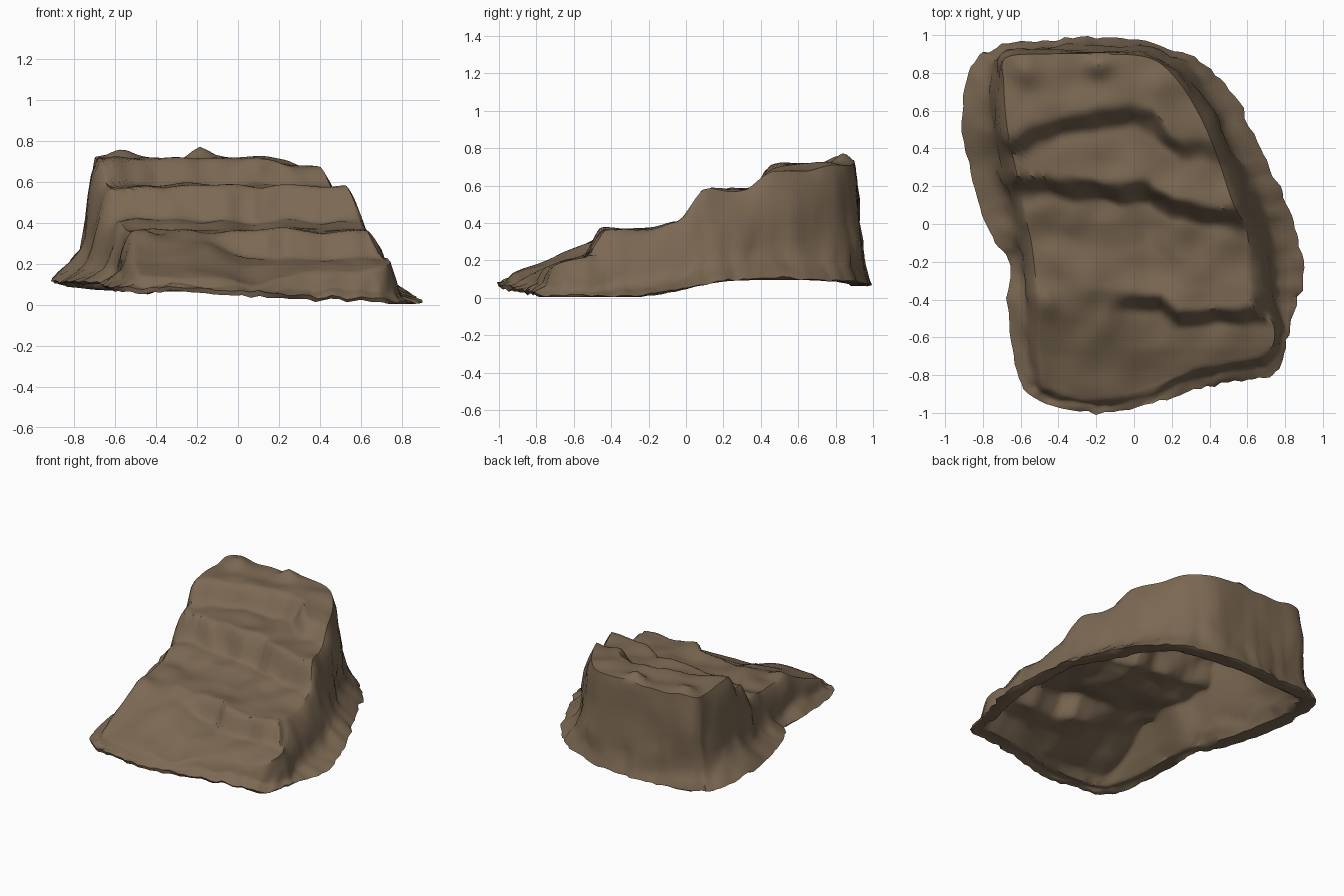
import bpy, bmesh, math
from mathutils import Vector, noise

if "Cube" in bpy.data.objects:
    bpy.data.objects.remove(bpy.data.objects["Cube"])

# Paired outline stations, anticlockwise: rim x, y, z and wall-top x, y
STATIONS = [
    (-.2, -1, .08, -.2, -.93), (.1, -.95, .06, .1, -.85), (.35, -.87, .04, .35, -.76),
    (.6, -.82, .03, .57, -.72), (.77, -.77, .02, .71, -.68), (.83, -.55, .01, .74, -.54),
    (.9, -.27, .01, .62, -.34), (.85, -.02, .05, .6, -.05), (.77, .2, .09, .52, .12),
    (.67, .4, .1, .44, .36), (.53, .68, .1, .35, .57), (.35, .86, .09, .23, .76),
    (.1, .95, .08, .08, .88), (-.2, .99, .07, -.2, .9), (-.48, .97, .07, -.47, .9),
    (-.72, .93, .08, -.68, .88), (-.86, .83, .1, -.69, .75), (-.91, .53, .12, -.67, .5),
    (-.84, .18, .11, -.61, .22), (-.74, -.1, .11, -.57, .02), (-.66, -.2, .1, -.54, -.12),
    (-.67, -.43, .1, -.51, -.4), (-.62, -.78, .09, -.49, -.76), (-.5, -.94, .08, -.42, -.88)]
SUB = 7            # segments between stations
RINGS = 44         # rings on the stepped top
# Wall section: share of the way in, share of the way up
WALL = [(0, 0), (.13, .05), (.27, .1), (.42, .16), (.55, .24), (.62, .36),
        (.68, .53), (.75, .7), (.85, .87), (.93, .95), (1, 1)]


def lerp_table(t, pts):
    if t <= pts[0][0]:
        return pts[0][1]
    for (a, u), (b, v) in zip(pts, pts[1:]):
        if t <= b:
            return u + (v - u) * (t - a) / (b - a)
    return pts[-1][1]


def smooth(a, b, t):
    t = min(1, max(0, (t - a) / (b - a)))
    return t * t * (3 - 2 * t)


def bump(x, y, cx, cy, r, h):
    return h * math.exp(-((x - cx) ** 2 + (y - cy) ** 2) / (r * r))


def height(x, y):
    """Stepped top: front ramp and ledge, then two terraces."""
    wob = .03 * noise.noise(Vector((x * 8, y * 8, 3)))
    ramp = lerp_table(y, [(-1, .1), (-.9, .14), (-.7, .21), (-.5, .3), (-.35, .35), (0, .375)])
    edge1 = lerp_table(x, [(0, -.38), (.14, -.39), (.23, -.47), (.62, -.45)]) + wob * .5
    ledge = lerp_table(y, [(-.9, .1), (-.78, .14), (-.66, .195), (-.5, .225)])
    ledge += (.365 - ledge) * smooth(edge1 - .08, edge1 + .02, y)
    w = smooth(-.16, .06, x)
    z = ramp * (1 - w) + ledge * w
    z = min(z, lerp_table(x, [(.6, .5), (.63, .37), (.7, .23)]))
    edge2 = lerp_table(x, [(-.62, .25), (-.2, .22), (.08, .21), (.2, .13), (.45, .08)]) + wob
    z += .04 * smooth(edge2 - .35, edge2 - .08, y)
    z += (.58 - z) * smooth(edge2 - .11, edge2 + .02, y)
    edge3 = lerp_table(x, [(-.68, .45), (-.58, .47), (-.4, .55), (0, .61), (.1, .57),
                           (.2, .45), (.25, .43), (.4, .43)]) + wob
    z += (.715 - .04 * smooth(.1, .35, x) - z) * smooth(edge3 - .1, edge3 + .04, y)
    z += bump(x, y, -.19, .84, .06, .06) + bump(x, y, -.57, .82, .08, .04)
    z += bump(x, y, -.46, -.42, .07, .04)
    return z + .02 * noise.noise(Vector((x * 6, y * 6, 9)))


def station(i, f):
    """Smooth closed curve through the stations."""
    n = len(STATIONS)
    p = [STATIONS[(i + k) % n] for k in (-1, 0, 1, 2)]
    return [.5 * (2 * b + (c - a) * f + (2 * a - 5 * b + 4 * c - d) * f * f
                  + (3 * b - a - 3 * c + d) * f ** 3) for a, b, c, d in zip(*p)]


def outer_point(col, t, h):
    """Point on the rough flared wall."""
    ox, oy, oz, tx, ty = col
    jag = .02 * noise.noise(Vector((ox * 9, oy * 9, 5))) \
        + .016 * noise.noise(Vector((ox * 22, oy * 22, 1)))
    ox, oy = ox * (1 + jag), oy * (1 + jag)
    oz = max(.003, oz + .02 * noise.noise(Vector((ox * 14, oy * 14, 7))))
    top = height(tx, ty)
    co = Vector((ox + (tx - ox) * t, oy + (ty - oy) * t, oz + (top - oz) * h))
    fade = math.sin(math.pi * min(1, t))
    return co + fade * (noise.noise_vector(co * 4.5) * .028 + noise.noise_vector(co * 13) * .014)


def join_rings(bm, rings, flip):
    n = len(rings[0])
    for a, b in zip(rings, rings[1:]):
        for i in range(n):
            j = (i + 1) % n
            face = (a[i], a[j], b[j], b[i])
            bm.faces.new(face[::-1] if flip else face)


def cap(bm, ring, z, flip):
    centre = bm.verts.new((0, 0, z))
    for i in range(len(ring)):
        face = (ring[i], ring[(i + 1) % len(ring)], centre)
        bm.faces.new(face[::-1] if flip else face)


columns = [station(i, k / SUB) for i in range(len(STATIONS)) for k in range(SUB)]
bm = bmesh.new()
scales = [1 - r / RINGS for r in range(1, RINGS)]

# Outer wall and stepped top
outer = [[bm.verts.new(outer_point(c, t, h)) for c in columns] for t, h in WALL]
rim = outer[0]
for s in scales:
    outer.append([bm.verts.new((c[3] * s, c[4] * s, height(c[3] * s, c[4] * s)))
                  for c in columns])
join_rings(bm, outer, False)
cap(bm, outer[-1], height(0, 0), False)

# Hollow underside: leans in more than the outer wall, then follows the top
under = [rim]
for t, h in WALL[1:]:
    under.append([])
    for c in columns:
        p = outer_point(c, t, h)
        d = t * math.hypot(c[0] - c[3], c[1] - c[4])
        slope = 1.4 if c[3] < -.4 else 1.9
        lift = c[2] - .005 + slope * max(0, d - .1)
        under[-1].append(bm.verts.new((p.x, p.y, max(.004, min(p.z - .025, lift)))))
for s in scales:
    under.append([])
    for c in columns:
        x, y = c[3] * s, c[4] * s
        d = math.hypot(c[0] - c[3], c[1] - c[4]) + (1 - s) * math.hypot(c[3], c[4])
        slope = 1.4 if c[3] < -.4 else 1.9
        lift = c[2] - .005 + slope * max(0, d - .1)
        under[-1].append(bm.verts.new((x, y, max(.004, min(height(x, y) - .025, lift)))))
join_rings(bm, under, True)
cap(bm, under[-1], height(0, 0) - .025, True)

mesh = bpy.data.meshes.new("rock_hill")
bm.to_mesh(mesh)
bm.free()
hill = bpy.data.objects.new("rock_hill", mesh)
bpy.context.collection.objects.link(hill)

# One earthy brown colour
brown = bpy.data.materials.new("earth brown")
brown.diffuse_color = (.2, .14, .086, 1)
brown.use_nodes = True
brown.node_tree.nodes["Principled BSDF"].inputs["Base Color"].default_value = brown.diffuse_color
mesh.materials.append(brown)

bpy.context.view_layer.objects.active = hill
hill.select_set(True)
bpy.ops.object.shade_smooth_by_angle(angle=math.radians(45))
